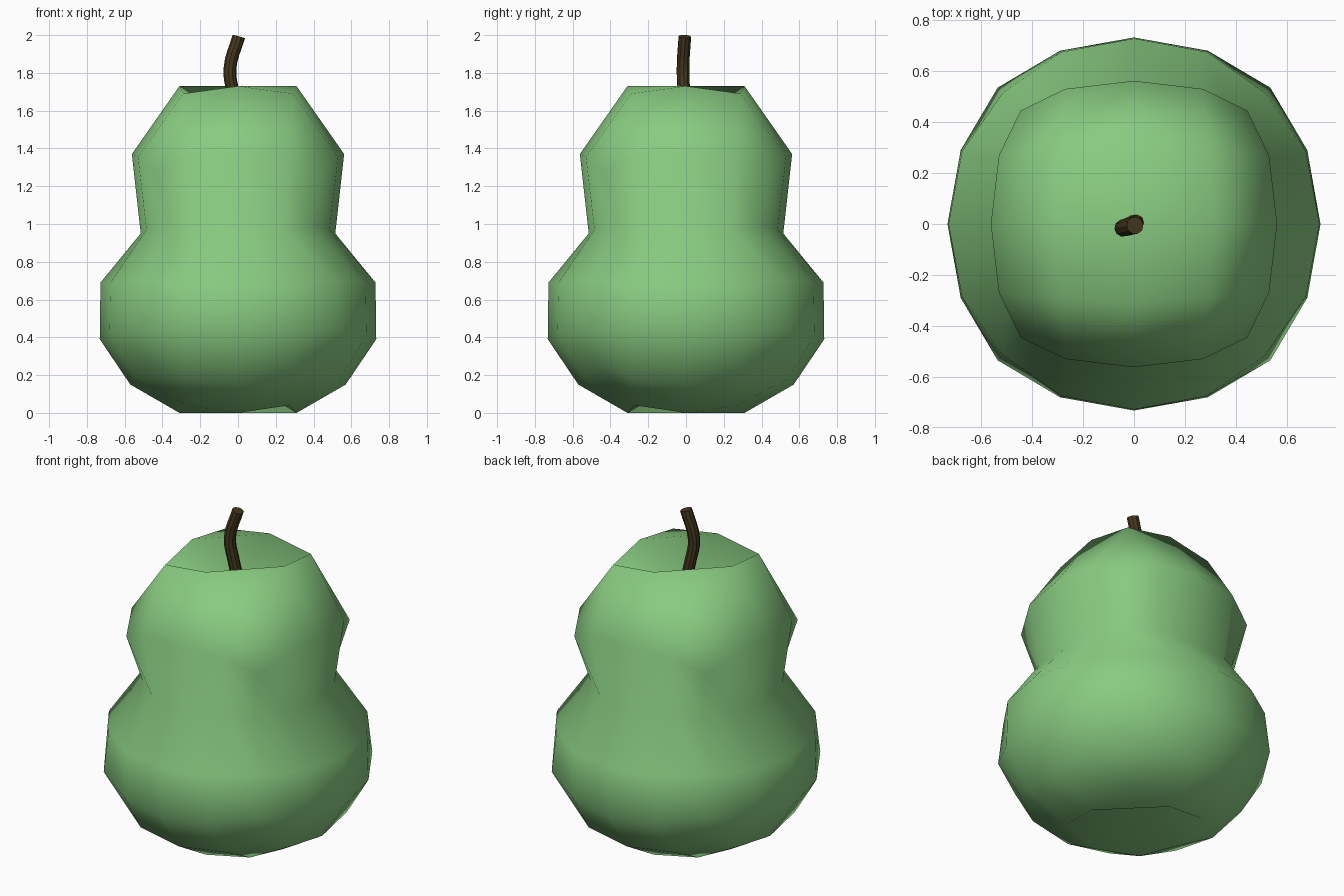
import bpy, bmesh
from math import copysign

if "Cube" in bpy.data.objects:
    bpy.data.objects.remove(bpy.data.objects["Cube"])


def material(name, rgb):
    m = bpy.data.materials.new(name)
    m.diffuse_color = (*rgb, 1)
    m.use_nodes = True
    m.node_tree.nodes["Principled BSDF"].inputs["Base Color"].default_value = m.diffuse_color
    return m


# Pear body: a 4x4x4 grid cube reshaped ring by ring (low-poly, smooth shaded).
# Each ring: (axis radius, z), (intermediate major, minor, z), (corner xy, z)
RINGS = {
    -2: ((0.57, 0.15), (0.54, 0.28, 0.18), (0.455, 0.26)),
    -1: ((0.732, 0.39), (0.68, 0.29, 0.41), (0.535, 0.45)),
    0: ((0.728, 0.69), (0.675, 0.285, 0.69), (0.515, 0.70)),
    1: ((0.515, 0.95), (0.485, 0.24, 0.97), (0.38, 0.99)),
    2: ((0.562, 1.37), (0.53, 0.27, 1.355), (0.445, 1.27)),
}
# Each dimpled cap: axis radius, axis z, corner xy, corner z, centre z
CAPS = {-2: (0.31, 0.0, 0.27, 0.04, 0.19), 2: (0.31, 1.73, 0.29, 1.69, 1.53)}


def pear_point(i, j, k):
    a, b = abs(i), abs(j)
    lo, hi = min(a, b), max(a, b)
    if hi == 2:
        axis, mid, corner = RINGS[k]
        major, minor, z = ((axis[0], 0, axis[1]), mid,
                           (corner[0], corner[0], corner[1]))[lo]
    else:
        r, rz, c, cz, centre = CAPS[k]
        major, minor, z = ((0, 0, centre) if hi == 0 else
                           (r, 0, rz) if lo == 0 else (c, c, cz))
    x, y = (major, minor) if a >= b else (minor, major)
    return copysign(x, i), copysign(y, j), z


bm = bmesh.new()
bmesh.ops.create_cube(bm, size=4)
bmesh.ops.subdivide_edges(bm, edges=bm.edges[:], cuts=3, use_grid_fill=True)
for v in bm.verts:
    v.co = pear_point(*(round(c) for c in v.co))
bmesh.ops.recalc_face_normals(bm, faces=bm.faces[:])
for f in bm.faces:
    f.smooth = True
mesh = bpy.data.meshes.new("pear_body")
bm.to_mesh(mesh)
bm.free()
mesh.materials.append(material("pear_green", (0.25, 0.6, 0.22)))
bpy.context.collection.objects.link(bpy.data.objects.new("pear_body", mesh))

# Stem: a curved round tube rising out of the top dimple
curve = bpy.data.curves.new("stem", "CURVE")
curve.dimensions = "3D"
curve.bevel_depth = 0.034
curve.bevel_resolution = 3
curve.resolution_u = 4
curve.use_fill_caps = True
spline = curve.splines.new("BEZIER")
path = [(0.02, 0.01, 1.48), (-0.025, -0.01, 1.69), (-0.043, -0.016, 1.82), (0.004, -0.006, 1.992)]
spline.bezier_points.add(len(path) - 1)
for p, co in zip(spline.bezier_points, path):
    p.co = co
    p.handle_left_type = p.handle_right_type = "AUTO"
curve.materials.append(material("stem_brown", (0.06, 0.04, 0.012)))
stem = bpy.data.objects.new("stem", curve)
bpy.context.collection.objects.link(stem)
bpy.context.view_layer.objects.active = stem
stem.select_set(True)
bpy.ops.object.convert(target="MESH")
bpy.ops.object.shade_smooth_by_angle()
